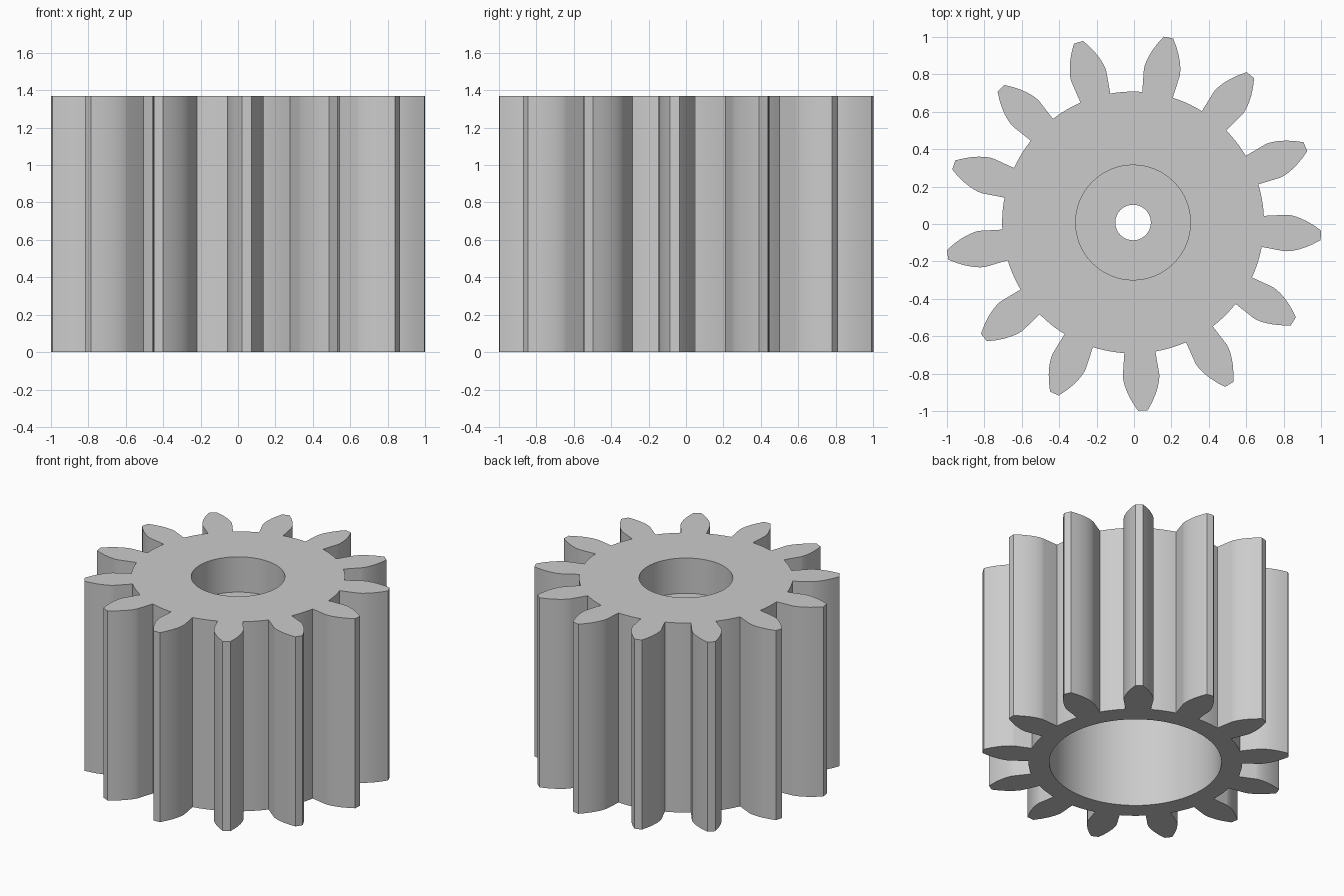
import bpy
import bmesh
from math import acos, cos, sin, pi, sqrt, atan, radians

if "Cube" in bpy.data.objects:
    bpy.data.objects.remove(bpy.data.objects["Cube"], do_unlink=True)

TEETH = 13
HEIGHT = 1.37
CENTRE = (-0.005, 0.008)
ROOT_R, BASE_R, TIP_R = 0.70, 0.82, 1.007
HALF_TOOTH = 0.119            # half the tooth angle at the base circle
FIRST_TOOTH = radians(-87)
BORE_SIDES = 64


def polar(radius, angle):
    return (CENTRE[0] + radius * cos(angle), CENTRE[1] + radius * sin(angle))


def gear_outline(flank_steps=8, root_steps=5):
    """Involute teeth with radial feet, joined by root arcs."""
    flank = [(ROOT_R, HALF_TOOTH)]
    roll_end = sqrt((TIP_R / BASE_R) ** 2 - 1)
    for i in range(flank_steps + 1):
        roll = roll_end * i / flank_steps
        flank.append((BASE_R * sqrt(1 + roll * roll),
                      HALF_TOOTH - (roll - atan(roll))))
    pitch = 2 * pi / TEETH
    gap = pitch - 2 * HALF_TOOTH
    points = []
    for k in range(TEETH):
        mid = FIRST_TOOTH + k * pitch
        points += [polar(r, mid - a) for r, a in flank]
        points += [polar(r, mid + a) for r, a in reversed(flank)]
        points += [polar(ROOT_R, mid + HALF_TOOTH + gap * j / root_steps)
                   for j in range(1, root_steps)]
    return points


def circle(radius):
    return [polar(radius, 2 * pi * i / BORE_SIDES) for i in range(BORE_SIDES)]


bm = bmesh.new()


def ring(points, z):
    return [bm.verts.new((x, y, z)) for x, y in points]


def bridge(a, b):
    n = len(a)
    for i in range(n):
        j = (i + 1) % n
        bm.faces.new((a[i], a[j], b[j], b[i]))


def cap(outer, inner):
    """Fill the flat face between the toothed edge and a round bore."""
    edges = []
    for loop in (outer, inner):
        for i, v in enumerate(loop):
            w = loop[(i + 1) % len(loop)]
            edges.append(bm.edges.get((v, w)) or bm.edges.new((v, w)))
    bmesh.ops.triangle_fill(bm, edges=edges, use_beauty=True)


# Toothed outer wall
outline = gear_outline()
bottom, top = ring(outline, 0), ring(outline, HEIGHT)
bridge(bottom, top)

# Upper recess, shaft hole and wide lower bore, from top to bottom
steps = [(0.307, HEIGHT), (0.307, 1.115), (0.095, 1.115),
         (0.095, 0.95), (0.564, 0.95), (0.564, 0)]
bores = [ring(circle(r), z) for r, z in steps]
for upper, lower in zip(bores, bores[1:]):
    bridge(upper, lower)

# Flat end faces
cap(top, bores[0])
cap(bottom, bores[-1])
bmesh.ops.recalc_face_normals(bm, faces=bm.faces)

mesh = bpy.data.meshes.new("pinion_gear")
bm.to_mesh(mesh)
bm.free()
gear = bpy.data.objects.new("pinion_gear", mesh)
bpy.context.collection.objects.link(gear)

# Plain grey metal
grey = bpy.data.materials.new("plain_grey")
grey.use_nodes = True
colour = (0.6, 0.6, 0.6, 1)
grey.diffuse_color = colour
grey.node_tree.nodes["Principled BSDF"].inputs["Base Color"].default_value = colour
mesh.materials.append(grey)

# Smooth curved walls, keep crisp edges
bpy.ops.object.select_all(action="DESELECT")
gear.select_set(True)
bpy.context.view_layer.objects.active = gear
bpy.ops.object.shade_smooth_by_angle(angle=radians(30))
